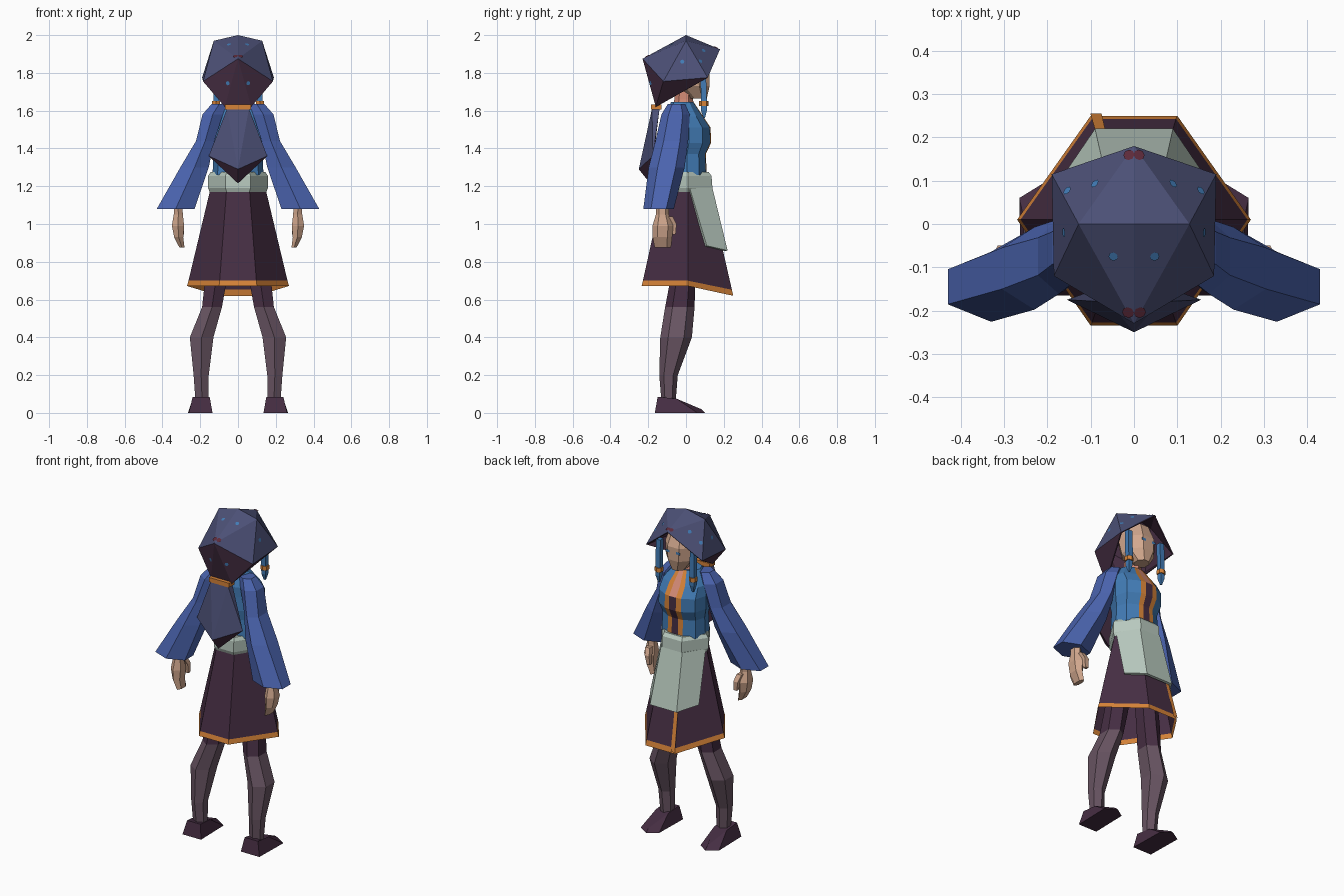
import bpy, bmesh, math
from mathutils import Vector
from mathutils.bvhtree import BVHTree

if "Cube" in bpy.data.objects:
    bpy.data.objects.remove(bpy.data.objects["Cube"])


def material(name, r, g, b):
    m = bpy.data.materials.new(name)
    lin = [((c / 255 + 0.055) / 1.055) ** 2.4 for c in (r, g, b)]
    m.diffuse_color = (*lin, 1)
    m.use_nodes = True
    m.node_tree.nodes["Principled BSDF"].inputs["Base Color"].default_value = m.diffuse_color
    return m


NAVY = material("hood_navy", 76, 80, 118)
PLUM = material("dark_plum", 70, 46, 67)
BLUE = material("sleeve_blue", 75, 100, 175)
TEAL = material("vest_blue", 66, 124, 182)
SAGE = material("pale_sage", 184, 201, 190)
ORANGE = material("trim_orange", 214, 131, 56)
SKIN = material("skin", 210, 168, 142)
PINK = material("warm_skin", 214, 140, 118)
MAUVE = material("stocking_mauve", 104, 84, 98)
RED = material("dark_red", 92, 42, 58)


def make(name, verts, faces, mats, rule=None, mirror=False, solid=0, center=None):
    """Build an object; rule(index, centre) picks the material slot of each face."""
    bm = bmesh.new()
    vs = [bm.verts.new(v) for v in verts]
    for f in faces:
        bm.faces.new([vs[i] for i in f])
    bm.normal_update()
    if center is None:
        bmesh.ops.recalc_face_normals(bm, faces=bm.faces)
    else:
        for f in bm.faces:
            if f.normal.dot(f.calc_center_median() - Vector(center)) < 0:
                f.normal_flip()
    for i, f in enumerate(bm.faces):
        if rule:
            f.material_index = rule(i, f.calc_center_median())
    me = bpy.data.meshes.new(name)
    bm.to_mesh(me)
    bm.free()
    for m in mats:
        me.materials.append(m)
    ob = bpy.data.objects.new(name, me)
    bpy.context.collection.objects.link(ob)
    if mirror:
        ob.modifiers.new("Mirror", 'MIRROR').use_mirror_merge = False
    if solid:
        s = ob.modifiers.new("Solidify", 'SOLIDIFY')
        s.thickness, s.offset = solid, -1
        s.material_offset = s.material_offset_rim = len(mats) - 1
    return ob


def skin_rings(name, rings, mats, cap=True, **kw):
    """Join equal rings of points into a tube."""
    n = len(rings[0])
    faces = [(r * n + i, r * n + (i + 1) % n, (r + 1) * n + (i + 1) % n, (r + 1) * n + i)
             for r in range(len(rings) - 1) for i in range(n)]
    if cap:
        faces += [tuple(range(n)), tuple(range((len(rings) - 1) * n, len(rings) * n))]
    return make(name, [p for r in rings for p in r], faces, mats, **kw)


def loft(name, sections, mats, n=8, **kw):
    """Sections are x0, x1, y0, y1, z boxes filled with an n-sided outline."""
    k = 1 / math.cos(math.pi / n)
    rings = []
    for x0, x1, y0, y1, z in sections:
        ring = []
        for i in range(n):
            a = 2 * math.pi * (i + 0.5) / n
            ring.append(((x0 + x1) / 2 + (x1 - x0) / 2 * math.cos(a) * k,
                         (y0 + y1) / 2 + (y1 - y0) / 2 * math.sin(a) * k, z))
        rings.append(ring)
    return skin_rings(name, rings, mats, **kw)


def hexagon(hx, cx, yb, yf, z, zf=None):
    zf = z if zf is None else zf
    return [(hx, 0.01, z), (cx, yf, zf), (-cx, yf, zf),
            (-hx, 0.01, z), (-cx, yb, z), (cx, yb, z)]


# Legs, with the thigh above the stocking in plum
loft("leg", [(.155, .225, -.125, -.06, .06), (.155, .235, -.135, -.05, .20),
             (.13, .255, -.125, .02, .40), (.085, .19, -.10, .035, .56),
             (.06, .175, -.075, .04, .70), (.04, .15, -.07, .05, .85)],
     [MAUVE, PLUM], n=6, mirror=True, rule=lambda i, c: int(c.z > .57))

# Wedge shoes
shoe = [(.135, -.165, 0), (.26, -.165, 0), (.265, .06, 0), (.20, .10, 0), (.14, .06, 0),
        (.15, -.15, .085), (.24, -.15, .085), (.24, -.05, .075), (.20, .08, .02), (.155, -.05, .075)]
skin_rings("shoe", [shoe[:5], shoe[5:]], [PLUM], mirror=True)

# Skirt with hem band, dark inside
skin_rings("skirt", [hexagon(.145, .06, -.12, .12, 1.19),
                     hexagon(.262, .097, -.228, .243, .70, .652),
                     hexagon(.27, .10, -.235, .25, .672, .62)],
           [PLUM, ORANGE, PLUM], cap=False, center=(0, 0, 1),
           rule=lambda i, c: int(c.z < .69))
make("skirt_front_trim", [(-.062, .126, 1.18), (-.045, .126, 1.18), (-.075, .255, .63), (-.101, .255, .63)],
     [(0, 1, 2, 3)], [ORANGE], center=(0, 0, .9))

# Belt and wrapped apron panel
skin_rings("belt", [hexagon(.15, .06, -.13, .13, 1.17), hexagon(.158, .066, -.138, .14, 1.19),
                    hexagon(.158, .066, -.135, .135, 1.255), hexagon(.145, .06, -.125, .12, 1.275)], [SAGE])
make("apron", [(-.148, .02, 1.19), (-.072, .14, 1.19), (.072, .14, 1.19), (.148, .02, 1.19),
               (-.165, .11, .885), (-.09, .22, .86), (.09, .22, .86), (.165, .11, .885)],
     [(0, 1, 5, 4), (1, 2, 6, 5), (2, 3, 7, 6)], [SAGE], center=(0, 0, 1), solid=.015)

# Vest with open front: centre column, trim columns, blue sides and back
half = [(.16, 1), (.38, .96), (.85, .62), (1, 0), (.8, -.75), (.35, -1)]
outline = half + [(-x, y) for x, y in reversed(half)]
vest = [[(x * w, yc + y * d, z) for x, y in outline]
        for w, yc, d, z in [(.135, .005, .105, 1.26), (.13, .005, .10, 1.37), (.145, .015, .118, 1.43),
                            (.145, .015, .115, 1.51), (.14, -.005, .095, 1.57), (.08, -.02, .06, 1.645)]]


def vest_colour(i, c):
    if i >= 60:
        return 0
    col = i % 12
    if col == 11:
        return 3 if c.z > 1.47 else 2
    return 1 if col in (0, 10) else 0


skin_rings("vest", vest, [TEAL, ORANGE, PLUM, PINK], rule=vest_colour)

# Flared sleeves and hands
loft("sleeve", [(.06, .14, -.09, -.01, 1.635), (.08, .188, -.12, .01, 1.58),
                (.125, .222, -.15, 0, 1.44), (.155, .305, -.185, -.02, 1.30),
                (.23, .43, -.215, -.075, 1.08)], [BLUE], n=6, mirror=True)
loft("hand", [(.295, .34, -.155, -.095, 1.12), (.292, .34, -.155, -.095, 1.05),
              (.285, .35, -.17, -.075, .99), (.29, .338, -.17, -.08, .93),
              (.283, .31, -.16, -.085, .875)], [SKIN], n=6, mirror=True)
loft("thumb", [(.295, .325, -.10, -.07, 1.04), (.285, .315, -.08, -.05, 1.0),
               (.285, .305, -.075, -.055, .945)], [SKIN], n=4, mirror=True)

# Neck and head
loft("neck", [(-.055, .055, -.07, .045, 1.58), (-.042, .042, -.055, .03, 1.66),
              (-.042, .042, -.05, .04, 1.74)], [PINK], n=6)
loft("head", [(-.04, .04, .02, .11, 1.665), (-.085, .085, -.06, .125, 1.73),
              (-.095, .095, -.08, .125, 1.81), (-.065, .065, -.07, .09, 1.90)], [SKIN])

# Braids hanging in front of the face, with beads
loft("braid", [(.10, .13, .075, .105, 1.82), (.10, .13, .08, .11, 1.66),
               (.102, .13, .08, .11, 1.60), (.11, .12, .092, .10, 1.56)], [TEAL], n=4, mirror=True)
loft("braid_bead", [(.095, .137, .073, .117, 1.625), (.095, .137, .073, .117, 1.65)],
     [ORANGE], n=6, mirror=True)

# Faceted hood, open to the front; lower back faces in plum
T, F, A = (0, 0, 2), (0, .18, 1.925), (0, -.23, 1.875)
side = [(.128, 0, 1.97), (.19, .115, 1.775), (.185, -.12, 1.755), (.07, -.16, 1.62)]
hood_verts = [T, F, A] + side + [(-x, y, z) for x, y, z in side]
hood_faces = []
for o in (3, 7):
    R, S, B, L = o, o + 1, o + 2, o + 3
    hood_faces += [(0, R, 1), (R, S, 1), (R, B, S), (R, 2, B), (0, 2, R), (2, L, B), (B, L, S)]
hood_faces.append((2, 6, 10))
make("hood", hood_verts, hood_faces, [NAVY, PLUM], center=(0, 0, 1.8), solid=.008,
     rule=lambda i, c: int(i == 14 or i % 7 >= 5))

# Gathered hood tail with a band
loft("hood_band", [(-.068, .068, -.185, -.13, 1.605), (-.068, .068, -.185, -.13, 1.632)], [ORANGE], n=4)
make("hood_tail", [(.058, -.18, 1.61), (-.058, -.18, 1.61), (-.058, -.14, 1.61), (.058, -.14, 1.61),
                   (.155, -.175, 1.36), (-.155, -.175, 1.36), (0, -.25, 1.29), (0, -.19, 1.215)],
     [(0, 1, 6), (0, 6, 4), (1, 5, 6), (6, 7, 4), (6, 5, 7), (0, 4, 3), (1, 2, 5),
      (3, 4, 7), (2, 7, 5), (2, 3, 7), (0, 3, 2, 1)], [NAVY, PLUM],
     rule=lambda i, c: int(i in (3, 4, 7, 8, 9)))

# Painted spots laid on the hood surface
tree = BVHTree.FromPolygons([Vector(v) for v in hood_verts], hood_faces)


def spot(name, point, radius, mat):
    p, n, _, _ = tree.find_nearest(Vector(point))
    if n.dot(p - Vector((0, 0, 1.8))) < 0:
        n = -n
    u = n.orthogonal().normalized()
    v = n.cross(u)
    ring = [p + n * .003 + (u * math.cos(a) + v * math.sin(a)) * radius
            for a in (i * math.pi / 4 for i in range(8))]
    make(name, ring, [tuple(range(8))], [mat], center=(0, 0, 1.8))


for s in (-1, 1):
    for pt in [(.05, -.08, 1.96), (.152, .075, 1.86), (.092, .095, 1.92),
               (.165, -.02, 1.86), (.055, -.19, 1.745)]:
        spot("hood_spot", (s * pt[0], pt[1], pt[2]), .011, TEAL)
    spot("hood_peak_spot", (s * .012, .16, 1.935), .013, RED)
    spot("hood_back_spot", (s * .014, -.205, 1.89), .014, RED)

# Eyes
make("eye", [(.022, .128, 1.775), (.05, .128, 1.775), (.05, .128, 1.79), (.022, .128, 1.79)],
     [(0, 1, 2, 3)], [TEAL], center=(0, 0, 1.78), mirror=True)
